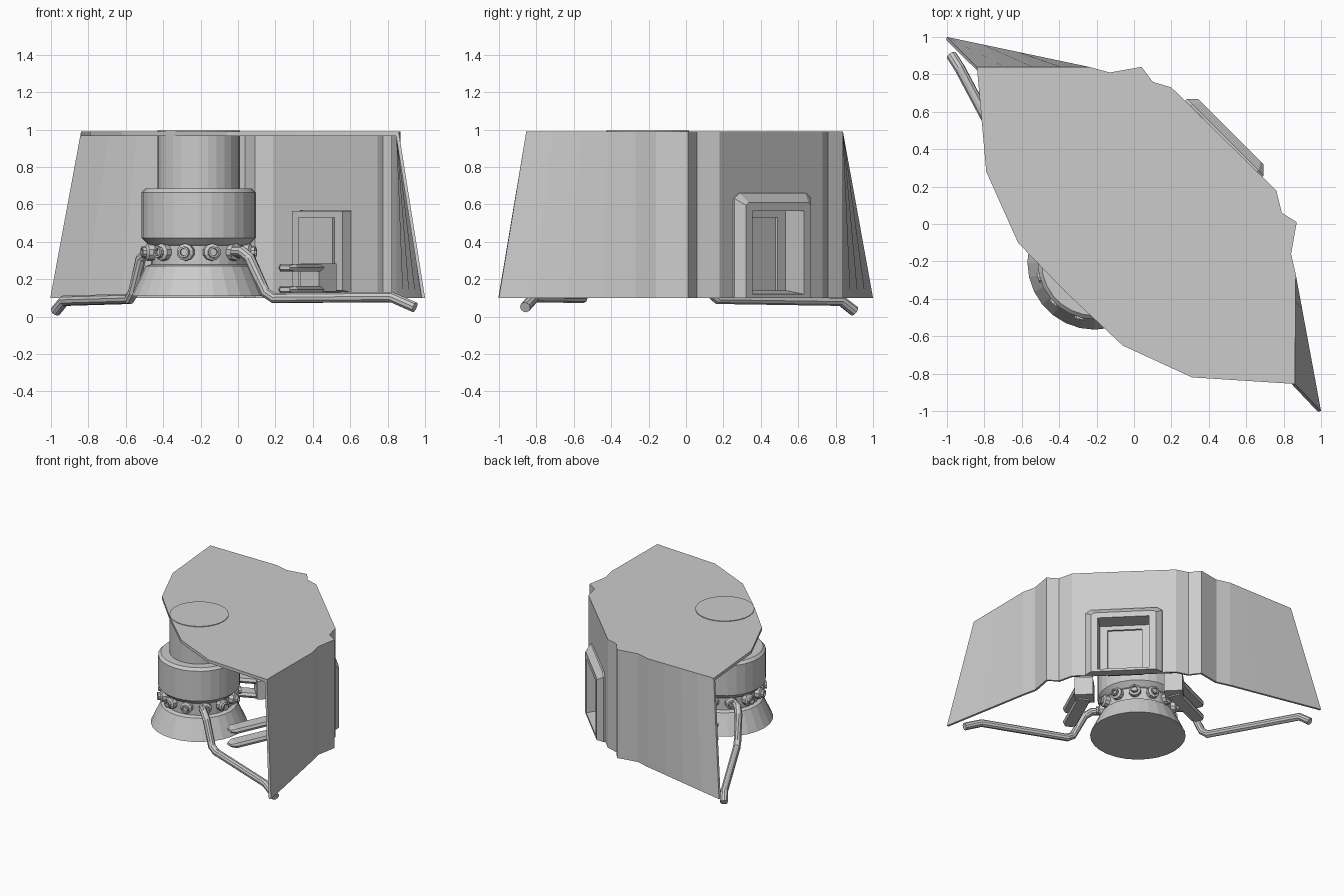
import bpy, bmesh
from math import cos, sin, pi, radians
from mathutils import Vector, Matrix

if "Cube" in bpy.data.objects:
    bpy.data.objects.remove(bpy.data.objects["Cube"])

EX, EY = -0.21, -0.205          # engine axis


def make(name, verts, faces):
    me = bpy.data.meshes.new(name)
    me.from_pydata([tuple(v) for v in verts], [], faces)
    bm = bmesh.new()
    bm.from_mesh(me)
    bmesh.ops.recalc_face_normals(bm, faces=bm.faces)
    bm.to_mesh(me)
    bm.free()
    ob = bpy.data.objects.new(name, me)
    bpy.context.collection.objects.link(ob)
    return ob


def loft(name, loops, cap_start=True, cap_end=True):
    n = len(loops[0])
    verts = [p for l in loops for p in l]
    faces = [(k*n+i, k*n+(i+1) % n, (k+1)*n+(i+1) % n, (k+1)*n+i)
             for k in range(len(loops)-1) for i in range(n)]
    if cap_start:
        faces.append(tuple(range(n)))
    if cap_end:
        faces.append(tuple(range((len(loops)-1)*n, len(loops)*n)))
    return make(name, verts, faces)


def lathe(name, prof, matrix, n):
    return loft(name, [[matrix @ Vector((r*cos(2*pi*i/n), r*sin(2*pi*i/n), z)) for i in range(n)]
                       for r, z in prof])


def pipe(name, pts, r, n=10):
    pts = [Vector(p) for p in pts]
    loops = []
    for i, p in enumerate(pts):
        d = Vector((0, 0, 0))
        if i:
            d += (p - pts[i-1]).normalized()
        if i < len(pts)-1:
            d += (pts[i+1] - p).normalized()
        d.normalize()
        a = d.cross(Vector((0.13, 0.1, 1))).normalized()
        b = d.cross(a)
        loops.append([p + r*(a*cos(2*pi*k/n) + b*sin(2*pi*k/n)) for k in range(n)])
    return loft(name, loops)


def mirror(p):                  # reflection across the diagonal symmetry plane
    return (p[1]+0.02, p[0]-0.02)


def block(name, pos, size, yaw):
    m = Matrix.Translation(pos) @ Matrix.Rotation(yaw, 4, 'Z')
    x, y, z = (s/2 for s in size)
    return loft(name, [[m @ Vector((a*x, b*y, c*z)) for a, b in ((-1, -1), (1, -1), (1, 1), (-1, 1))]
                       for c in (-1, 1)])


# Outer hull wall: upright in the middle, flaring at both lower ends
mid = [(-0.24, 0.84), (-0.13, 0.81), (0.04, 0.84), (0.10, 0.76), (0.20, 0.73),
       (0.76, 0.18), (0.79, 0.06), (0.87, 0.01), (0.84, -0.16), (0.865, -0.27)]
SEG = 4


def flare(a, b):
    return [tuple(Vector(a).lerp(Vector(b), i/SEG)) for i in range(SEG)]


def wall_line(e1, e2):
    return flare(e1, mid[0]) + mid + flare(e2, mid[-1])[::-1]


top = wall_line((-0.84, 0.84), (0.86, -0.855))
bot = wall_line((-1.0, 1.0), (1.0, -1.0))


def inset(line, t=0.018):
    out = []
    for i, p in enumerate(line):
        a, b = Vector(line[max(i-1, 0)]), Vector(line[min(i+1, len(line)-1)])
        d = (b - a).normalized()
        out.append((p[0] + d.y*t, p[1] - d.x*t))
    return out


sections = []
for po, pi_, qo, qi in zip(bot, inset(bot), top, inset(top)):
    sections.append([(*po, 0.10), (*qo, 0.985), (*qi, 0.985), (*pi_, 0.10)])
wall = loft("hull_wall", sections)

# Roof plate
roof = [(-0.84, 0.84)] + mid + [(0.86, -0.855), (0.31, -0.82), (-0.06, -0.65),
                                (-0.37, -0.36), (-0.62, -0.10), (-0.79, 0.28)]
loft("roof_plate", [[(x, y, z) for x, y in roof] for z in (0.965, 0.99)])

# Doorway: chamfered frame with a recessed pocket
out, tan, org = Vector((1, 1, 0)).normalized(), Vector((1, -1, 0)).normalized(), Vector((0.48, 0.455, 0))


def arch(w, h, n, c=0.0, z0=0.10):
    pts = [(-w, z0), (-w, h-c*0.7), (-w+c, h), (w-c, h), (w, h-c*0.7), (w, z0)]
    return [org + tan*a + out*n + Vector((0, 0, z)) for a, z in pts]


loft("door_frame", [arch(0.29, 0.66, 0.0, 0.04), arch(0.29, 0.66, 0.012, 0.04),
                    arch(0.245, 0.61, 0.055, 0.02), arch(0.195, 0.565, 0.055, 0.001, 0.12),
                    arch(0.19, 0.565, -0.08, 0.001, 0.14)], False, False)
loft("door_panel", [arch(0.19, 0.565, -0.08, 0.001, 0.14), arch(0.13, 0.53, -0.08, 0.001, 0.14),
                    arch(0.13, 0.53, -0.095, 0.001, 0.14)], False, True)
cutter = loft("door_cutter", [arch(0.192, 0.567, -0.05, 0.001, 0.11), arch(0.192, 0.567, 0.045, 0.001, 0.11)])
cutter.hide_render = True
cutter.hide_set(True)
mod = wall.modifiers.new("door_opening", 'BOOLEAN')
mod.object = cutter
mod.operation = 'DIFFERENCE'
mod.solver = 'EXACT'

# Engine body with collar, neck and bell
axis = Matrix.Translation((EX, EY, 0))
lathe("engine_body", [(0.36, 0.11), (0.285, 0.27), (0.255, 0.28), (0.255, 0.38), (0.27, 0.385),
                      (0.305, 0.42), (0.305, 0.665), (0.285, 0.685), (0.22, 0.685), (0.22, 0.995)], axis, 28)

# Ring of nozzle stubs around the neck
for i in range(12):
    m = (axis @ Matrix.Translation((0, 0, 0.345)) @ Matrix.Rotation(radians(15+30*i), 4, 'Z')
         @ Matrix.Rotation(pi/2, 4, 'Y'))
    lathe("nozzle_stub", [(0.046, 0.22), (0.046, 0.285), (0.03, 0.295), (0.03, 0.315), (0.02, 0.315),
                          (0.02, 0.295)], m, 10)

# Two bent feed pipes running out to the hull ends
pipe("feed_pipe_right", [(-0.02, -0.43, 0.35), (0.02, -0.47, 0.35), (0.065, -0.50, 0.31), (0.145, -0.545, 0.13),
                         (0.19, -0.555, 0.10), (0.82, -0.81, 0.105), (0.945, -0.86, 0.05)], 0.029)
pipe("feed_pipe_left", [(-0.43, -0.02, 0.35), (-0.48, 0.02, 0.35), (-0.52, 0.06, 0.31), (-0.56, 0.13, 0.13),
                        (-0.58, 0.17, 0.095), (-0.93, 0.83, 0.085), (-0.975, 0.9, 0.03)], 0.029)

# Clamp brackets: a block with two pointed prongs, one each side of the engine
for side in ("right", "left"):
    f = (lambda p: p) if side == "right" else mirror
    c, tip = Vector(f((0.43, -0.07))), Vector(f((0.25, -0.47)))
    d = (tip - c).normalized()
    s = Vector((-d.y, d.x))
    yaw = radians(45)
    block("bracket_block_" + side, (c.x, c.y, 0.21), (0.13, 0.14, 0.15), yaw)
    for z in (0.145, 0.262):
        loops = []
        for p, w, h in ((c, 0.045, 0.02), (tip - d*0.04, 0.045, 0.02), (tip, 0.025, 0.01)):
            loops.append([(*(p + s*a*w), z + b*h) for a, b in
                          ((-1.25, 0), (-1, -1), (1, -1), (1.25, 0), (1, 1), (-1, 1))])
        loft("bracket_prong_" + side, loops)

# Smooth only the round parts
for ob in bpy.context.scene.objects:
    ob.select_set(ob.name.startswith(("engine", "nozzle", "feed")))
bpy.context.view_layer.objects.active = bpy.data.objects["engine_body"]
bpy.ops.object.shade_smooth_by_angle(angle=radians(10))
